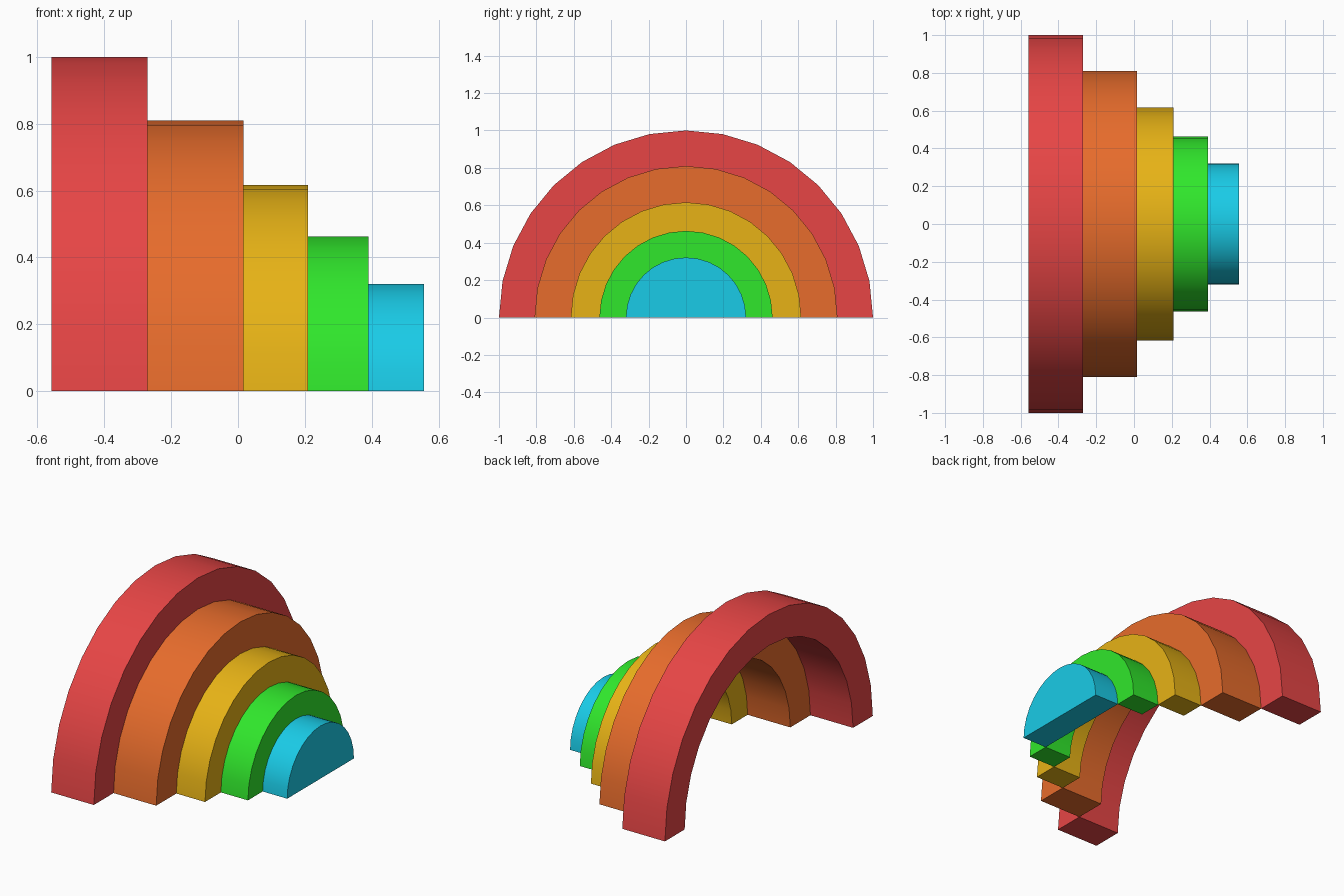
import bpy, math

if "Cube" in bpy.data.objects:
    bpy.data.objects.remove(bpy.data.objects["Cube"])

SEGMENTS = 16  # facets per half circle


def half_circle(radius):
    return [(radius * math.cos(math.pi * i / SEGMENTS),
             radius * math.sin(math.pi * i / SEGMENTS)) for i in range(SEGMENTS + 1)]


def arch(name, x0, x1, outer, inner, color):
    # Half ring (or half disc when inner is 0), extruded along x
    ring = half_circle(outer)
    if inner:
        ring += half_circle(inner)[::-1]
    n = len(ring)
    verts = [(x, y, z) for x in (x0, x1) for y, z in ring]
    faces = [(i, i + n, (i + 1) % n + n, (i + 1) % n) for i in range(n)]
    if inner:
        for i in range(SEGMENTS):
            cap = (i, i + 1, n - 2 - i, n - 1 - i)
            faces += [cap, tuple(n + v for v in reversed(cap))]
    else:
        faces += [tuple(range(n)), tuple(reversed(range(n, 2 * n)))]
    mesh = bpy.data.meshes.new(name)
    mesh.from_pydata(verts, [], faces)
    mesh.update()
    obj = bpy.data.objects.new(name, mesh)
    bpy.context.collection.objects.link(obj)

    mat = bpy.data.materials.new(name + "_color")
    mat.diffuse_color = (*color, 1)
    mat.use_nodes = True
    mat.node_tree.nodes["Principled BSDF"].inputs["Base Color"].default_value = mat.diffuse_color
    mesh.materials.append(mat)

    bpy.ops.object.select_all(action='DESELECT')
    obj.select_set(True)
    bpy.context.view_layer.objects.active = obj
    bpy.ops.object.shade_smooth_by_angle(angle=math.radians(30))


# Nested arches stepping forward along x, largest first
edges = [-0.558, -0.271, 0.016, 0.209, 0.391, 0.556]
radii = [1.0, 0.81, 0.616, 0.463, 0.321, 0]
parts = [("red_arch", (0.80, 0.06, 0.06)),
         ("orange_arch", (0.80, 0.15, 0.025)),
         ("yellow_arch", (0.80, 0.45, 0.008)),
         ("green_arch", (0.03, 0.80, 0.025)),
         ("blue_half_disc", (0.01, 0.60, 0.80))]
for i, (name, color) in enumerate(parts):
    arch(name, edges[i], edges[i + 1], radii[i], radii[i + 1], color)
